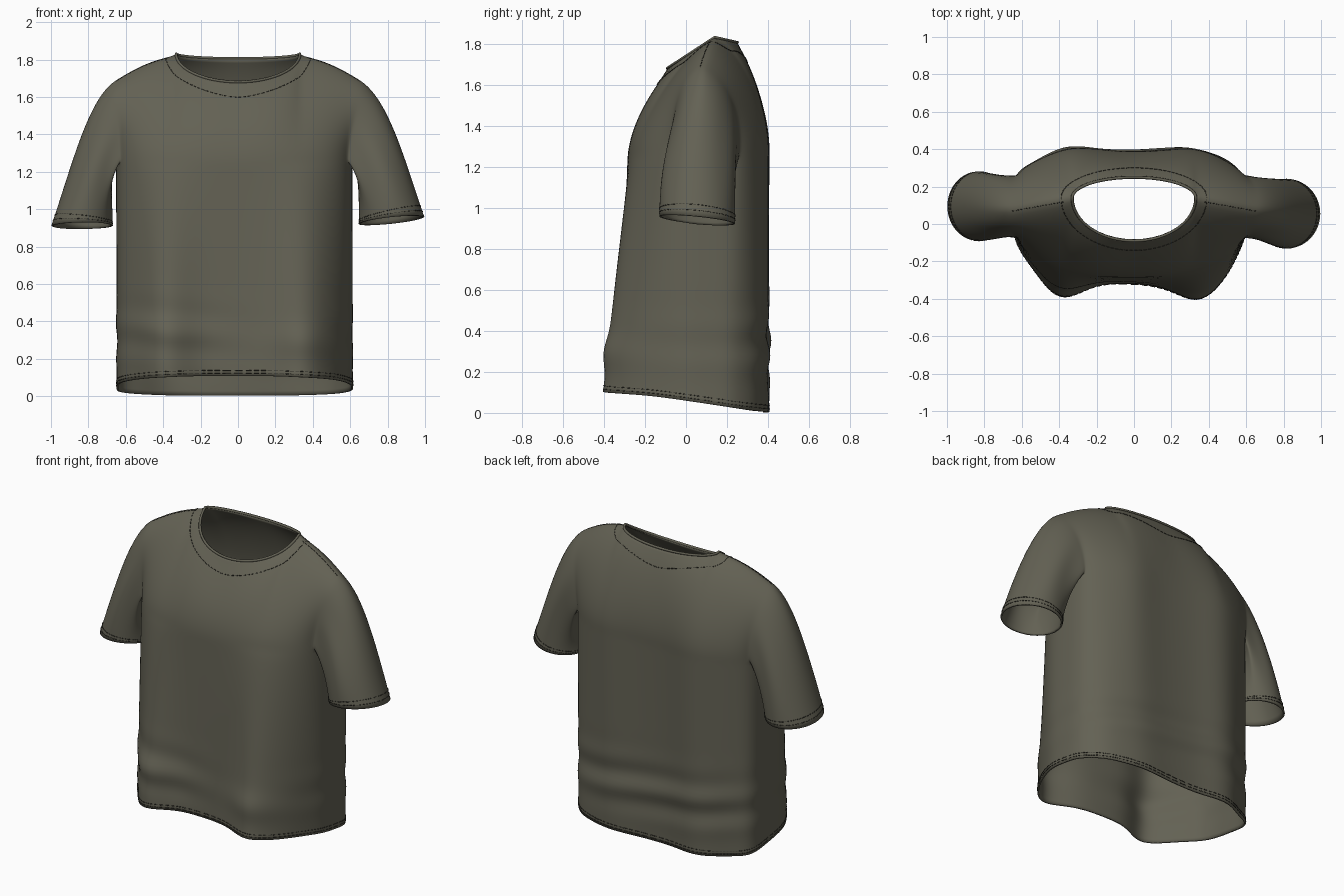
import bpy, bmesh
from math import sin, cos, pi, exp
from mathutils import Vector
from mathutils.bvhtree import BVHTree

if "Cube" in bpy.data.objects:
    bpy.data.objects.remove(bpy.data.objects["Cube"])

N, Q = 128, 32            # columns around the body, and per quarter
ARM, NECK = 25, 10        # columns from the centre to armhole and to neck side
BODY_ROWS, TOP_ROWS, SLEEVE_ROWS = 50, 22, 34
ARMPIT = 1.25


def material(name, rgb):
    m = bpy.data.materials.new(name)
    m.use_nodes = True
    m.diffuse_color = (*rgb, 1)
    bsdf = m.node_tree.nodes["Principled BSDF"]
    bsdf.inputs["Base Color"].default_value = (*rgb, 1)
    bsdf.inputs["Roughness"].default_value = 0.9
    return m


cloth = material("olive cloth", (0.125, 0.12, 0.088))
thread = material("dark thread", (0.035, 0.034, 0.026))


def lerp(a, b, t):
    return a + (b - a) * t


def power(v, e):
    return abs(v) ** e * (1 if v >= 0 else -1)


def bump(v, centre, width):
    return exp(-((v - centre) / width) ** 2)


def bezier(a, b, c, d, t):
    s = 1 - t
    return a * s**3 + b * (3 * s * s * t) + c * (3 * s * t * t) + d * t**3


# Body tube from hem to armpit, with draped folds
def body(j, t):
    a = 2 * pi * j / N
    s, c = sin(a), -cos(a)
    x = -0.02 + 0.632 * power(s, 0.77)
    if c > 0:
        y = 0.08 + 0.305 * power(c, 0.5)
    else:
        y = 0.08 + lerp(0.4, 0.365, t) * power(c, 0.77)
    z = lerp(0.06 - 0.15 * y, ARMPIT, t)
    low = 1 - t
    if c < 0:
        left, right = bump(x, -0.42, 0.17), bump(x, 0.38, 0.17)
        y += c * low ** 0.75 * (0.125 * left + 0.155 * right)
        y += c * 0.025 * bump(z, 0.3, 0.08) * (left + right)
    else:
        y += c * 0.035 * (bump(x, -0.34, 0.17) + bump(x, 0.34, 0.17))
    mask = lerp(bump(x, -0.4, 0.3), 1, (1 + c) / 2)
    fold = 0.014 * mask * bump(z, 0.32, 0.16) * sin(30 * z + 4 * x - 1.5)
    fold += 0.006 * low * sin(9 * a)
    return Vector((x + fold * s * 0.5, y + fold * c, z))


# Chest and back panels, from armpit level to neckline and shoulder seam
def upper(j, t):
    j = (j + N // 2) % N - N // 2
    front = abs(j) <= Q
    d = abs(j) if front else N // 2 - abs(j)
    side = 1 if j >= 0 else -1
    way = -1 if front else 1
    if d <= NECK:
        end = neckline(side * d / NECK, front)
    else:
        v = (d - NECK) / (ARM - NECK)
        end = Vector((side * lerp(0.33, 0.66, v), lerp(0.14, 0.08, v),
                      lerp(1.83, 1.69, v) + 0.02 * sin(pi * v)))
    v = min(1, d / NECK)
    start = body(j, 1)
    lift = Vector((0, 0.015, 0.17))
    drop = Vector((0, way * lerp(0.08, 0.15, v), -lerp(0.14, 0.07, v)))
    return bezier(start, start + lift, end + drop, end, t)


def neckline(u, front):
    a = u * pi / 2
    reach, dip = (-0.23, 0.15) if front else (0.11, 0.025)
    return Vector((0.33 * sin(a), 0.14 + reach * cos(a), 1.83 - dip * cos(a)))


# Sleeve rings, hanging close to the body from the armhole loop to the cuff
def sleeve(side):
    loop = [body(side * j, 1) for j in range(Q, ARM, -1)]
    loop += [upper(side * ARM, i / TOP_ROWS) for i in range(TOP_ROWS + 1)]
    top = len(loop) - 1
    loop += [upper(side * (2 * Q - ARM), i / TOP_ROWS) for i in range(TOP_ROWS - 1, -1, -1)]
    loop += [body(side * j, 1) for j in range(2 * Q - ARM - 1, Q, -1)]
    n = len(loop)
    travel = [0]
    for i in range(n):
        travel.append(travel[-1] + (loop[(i + 1) % n] - loop[i]).length)
    angles = []
    for i in range(n):
        if i <= top:
            angles.append(pi * (1 - travel[i] / travel[top]))
        else:
            angles.append(-pi * (travel[i] - travel[top]) / (travel[n] - travel[top]))
    if side > 0:
        cx, radius, cy, tilt, base = 0.82, 0.176, 0.055, 0.11, 0.94
    else:
        cx, radius, cy, tilt, base = 0.833, 0.165, 0.095, 0.0, 0.912
    rings = []
    for r in range(SLEEVE_ROWS + 1):
        t = r / SLEEVE_ROWS
        ring = []
        for start, a in zip(loop, angles):
            w = (1 + cos(a)) / 2
            out = Vector((side * cos(a), -sin(a), 0))
            hem = Vector((side * (cx + radius * cos(a)), cy - 0.185 * sin(a),
                          base + radius * tilt * cos(a) + 0.018 * sin(a)))
            b = start + Vector((side * lerp(0.035, 0.14, w ** 1.5), 0, -lerp(0.04, 0.1, w)))
            c = hem + Vector((-side * lerp(0.0, 0.12, w), 0, lerp(0.12, 0.36, w)))
            fold = 0.013 * sin(5 * a + 1) * sin(pi * t) * (1 - w * w) * w
            ring.append(bezier(start, b, c, hem, t) + out * fold)
        rings.append(ring)
    return rings


def add_grid(bm, rows, closed):
    grid = [[bm.verts.new(p) for p in row] for row in rows]
    n = len(rows[0])
    for lower, higher in zip(grid, grid[1:]):
        for i in range(n if closed else n - 1):
            k = (i + 1) % n
            bm.faces.new((lower[i], lower[k], higher[k], higher[i]))


# Shirt shell
bm = bmesh.new()
add_grid(bm, [[body(j, r / BODY_ROWS) for j in range(N)] for r in range(BODY_ROWS + 1)], True)
for centre in (0, 2 * Q):
    columns = range(centre - ARM, centre + ARM + 1)
    add_grid(bm, [[upper(j, r / TOP_ROWS) for j in columns] for r in range(TOP_ROWS + 1)], False)
sleeves = {side: sleeve(side) for side in (1, -1)}
for rings in sleeves.values():
    add_grid(bm, rings, True)
bmesh.ops.remove_doubles(bm, verts=bm.verts[:], dist=0.0005)
inner = [v for v in bm.verts if not v.is_boundary]
for _ in range(3):
    bmesh.ops.smooth_vert(bm, verts=inner, factor=0.5,
                          use_axis_x=True, use_axis_y=True, use_axis_z=True)
bmesh.ops.recalc_face_normals(bm, faces=bm.faces[:])
rear = max(bm.faces, key=lambda f: f.calc_center_median().y)
if rear.normal.y < 0:
    bmesh.ops.reverse_faces(bm, faces=bm.faces[:])
for f in bm.faces:
    f.smooth = True
bm.normal_update()
surface = BVHTree.FromBMesh(bm)
mesh = bpy.data.meshes.new("shirt")
bm.to_mesh(mesh)
bm.free()
shirt = bpy.data.objects.new("shirt", mesh)
bpy.context.collection.objects.link(shirt)
mesh.materials.append(cloth)
shell = shirt.modifiers.new("cloth thickness", 'SOLIDIFY')
shell.thickness = 0.01
shell.offset = -1


def tube(name, lines, radius, mat, cyclic=False):
    curve = bpy.data.curves.new(name, 'CURVE')
    curve.dimensions = '3D'
    curve.bevel_depth = radius
    curve.bevel_resolution = 1
    for pts in lines:
        spline = curve.splines.new('POLY')
        spline.points.add(len(pts) - 1)
        for sp, p in zip(spline.points, pts):
            sp.co = (*p, 1)
        spline.use_cyclic_u = cyclic
    curve.materials.append(mat)
    bpy.context.collection.objects.link(bpy.data.objects.new(name, curve))


def stitches(name, pts):
    snapped = []
    for p in pts:
        spot, normal, _, _ = surface.find_nearest(p)
        snapped.append(spot + normal * 0.001)
    dashes = [(a, a.lerp(b, 0.7)) for a, b in zip(snapped, snapped[1:])]
    tube(name, dashes, 0.002, thread)


# Neck rim and collar stitching
steps = 24
ring = [neckline(i / steps, True) for i in range(-steps, steps)]
ring += [neckline(i / steps, False) for i in range(steps, -steps, -1)]
tube("neck_rim", [ring], 0.008, cloth, True)
collar = []
for p in ring + ring[:1]:
    reach = 1.22 if p.y < 0.14 else 1.45
    origin = Vector((p.x * 1.18, 0.14 + (p.y - 0.14) * reach, 3))
    hit = surface.ray_cast(origin, Vector((0, 0, -1)))[0]
    if hit:
        collar.append(hit)
stitches("collar_stitching", collar)

# Hem, cuff and shoulder stitching
for k, t in enumerate((0.012, 0.026)):
    stitches(f"hem_stitching_{k + 1}", [body(j, t) for j in range(N + 1)])
for side, label in ((1, "left"), (-1, "right")):
    for k in (1, 2):
        row = [a.lerp(b, 0.45 * k) for a, b in zip(sleeves[side][-1], sleeves[side][-3])]
        stitches(f"{label}_cuff_stitching_{k}", row + row[:1])
    stitches(f"{label}_shoulder_stitching",
             [upper(side * j, 0.97) for j in range(NECK + 2, ARM + 1)])
